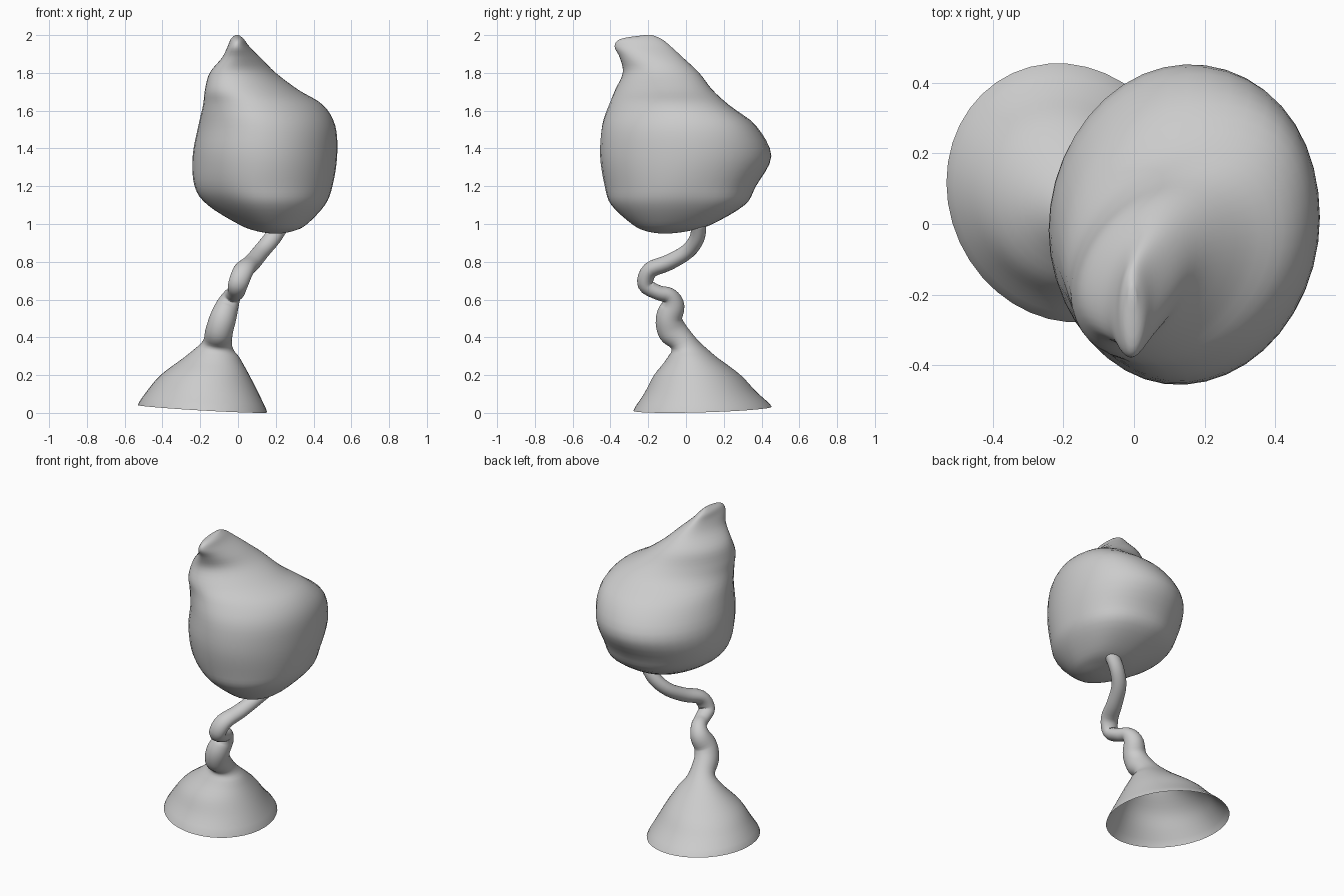
import bpy, bmesh
from math import cos, sin, pi
from mathutils import Vector


def spline(rows, steps):
    """Catmull-Rom interpolation of rows of parameters."""
    p = [rows[0]] + rows + [rows[-1]]
    out = []
    for i in range(1, len(p) - 2):
        for s in range(steps):
            t = s / steps
            out.append([0.5 * (2 * b + (c - a) * t + (2 * a - 5 * b + 4 * c - d) * t * t
                               + (3 * b - a - 3 * c + d) * t ** 3)
                        for a, b, c, d in zip(*p[i - 1:i + 3])])
    return out + [list(rows[-1])]


def loft(name, rings, cap_start, cap_end):
    bm = bmesh.new()
    vs = [[bm.verts.new(co) for co in r] for r in rings]
    n = len(vs[0])
    for a, b in zip(vs, vs[1:]):
        for i in range(n):
            j = (i + 1) % n
            bm.faces.new((a[i], a[j], b[j], b[i]))
    if cap_start:
        bm.faces.new(vs[0][::-1])
    if cap_end:
        bm.faces.new(vs[-1])
    for f in bm.faces:
        f.smooth = True
    me = bpy.data.meshes.new(name)
    bm.to_mesh(me)
    bm.free()
    ob = bpy.data.objects.new(name, me)
    bpy.context.collection.objects.link(ob)
    return ob


N = 40
ANG = [2 * pi * i / N for i in range(N)]

# Bulb: z, x min, x max, y min, y max, diagonal skew, push toward back right
bulb = [
    (0.950, 0.17, 0.23, -0.14, -0.08, 0, 0),
    (0.962, 0.10, 0.29, -0.21, 0.01, 0, 0),
    (0.995, 0.01, 0.36, -0.28, 0.13, 0, 0.01),
    (1.10, -0.16, 0.46, -0.395, 0.31, 0, 0.018),
    (1.20, -0.23, 0.50, -0.43, 0.37, 0.02, 0.012),
    (1.36, -0.24, 0.525, -0.455, 0.452, 0.04, 0.003),
    (1.52, -0.21, 0.515, -0.445, 0.37, 0.12, 0.01),
    (1.63, -0.185, 0.45, -0.41, 0.225, 0.25, 0.01),
    (1.71, -0.175, 0.32, -0.375, 0.14, 0.33, 0.0),
    (1.80, -0.15, 0.20, -0.335, 0.07, 0.35, 0),
    (1.88, -0.085, 0.12, -0.35, -0.015, 0.3, 0),
    (1.94, -0.055, 0.06, -0.378, -0.08, 0.2, 0),
    (1.98, -0.038, 0.03, -0.345, -0.13, 0, 0),
    (2.00, -0.015, 0.005, -0.22, -0.18, 0, 0),
]
rings = []
for z, x0, x1, y0, y1, k, push in spline(bulb, 4):
    ring = []
    for t in ANG:
        d = push * sin(2 * t) ** 2 if sin(2 * t) > 0 else 0
        ring.append(((x0 + x1) / 2 + (x1 - x0) / 2 * cos(t) + d,
                     (y0 + y1) / 2 + (y1 - y0) / 2 * sin(t + k) + d, z))
    rings.append(ring)
loft("bulb", rings, True, True)

# Flared hollow foot running up into the crooked stem: x, y, z, rx, ry, rim tilt
foot_stem = [
    (-0.188, 0.088, 0.028, 0.343, 0.367, 1),
    (-0.185, 0.075, 0.11, 0.295, 0.295, 0.5),
    (-0.175, 0.06, 0.20, 0.235, 0.23, 0),
    (-0.14, 0.035, 0.29, 0.15, 0.135, 0),
    (-0.112, -0.005, 0.36, 0.082, 0.075, 0),
    (-0.10, -0.07, 0.43, 0.073, 0.077, 0),
    (-0.08, -0.09, 0.50, 0.07, 0.07, 0),
    (-0.055, -0.07, 0.57, 0.06, 0.062, 0),
    (-0.03, -0.09, 0.62, 0.047, 0.044, 0),
    (-0.01, -0.15, 0.638, 0.046, 0.039, 0),
    (0.00, -0.215, 0.68, 0.052, 0.042, 0),
    (0.03, -0.19, 0.755, 0.054, 0.043, 0),
    (0.075, -0.09, 0.797, 0.048, 0.042, 0),
    (0.125, 0.01, 0.857, 0.045, 0.04, 0),
    (0.185, 0.06, 0.93, 0.045, 0.04, 0),
    (0.235, 0.066, 1.01, 0.045, 0.04, 0),
]
rows = spline(foot_stem, 4)
rings = []
for i, (x, y, z, rx, ry, tilt) in enumerate(rows):
    a, b = rows[max(i - 1, 0)], rows[min(i + 1, len(rows) - 1)]
    tan = (Vector(b[:3]) - Vector(a[:3])).normalized()
    w = min(max((z - 0.3) / 0.15, 0), 1)
    tan = (tan * w + Vector((0, 0, 1)) * (1 - w)).normalized()
    u = (Vector((1, 0, 0)) - tan * tan.x).normalized()
    v = tan.cross(u)
    skew = -0.08 * (1 - w)
    ring = []
    for t in ANG:
        d = u * rx * cos(t) + v * ry * sin(t + skew)
        d.z += tilt * (0.025 * d.y - 0.055 * d.x)
        ring.append(Vector((x, y, z)) + d)
    rings.append(ring)
low = min(c.z for c in rings[0])
for c in rings[0]:
    c.z -= low
loft("foot_and_stem", rings, False, True)
